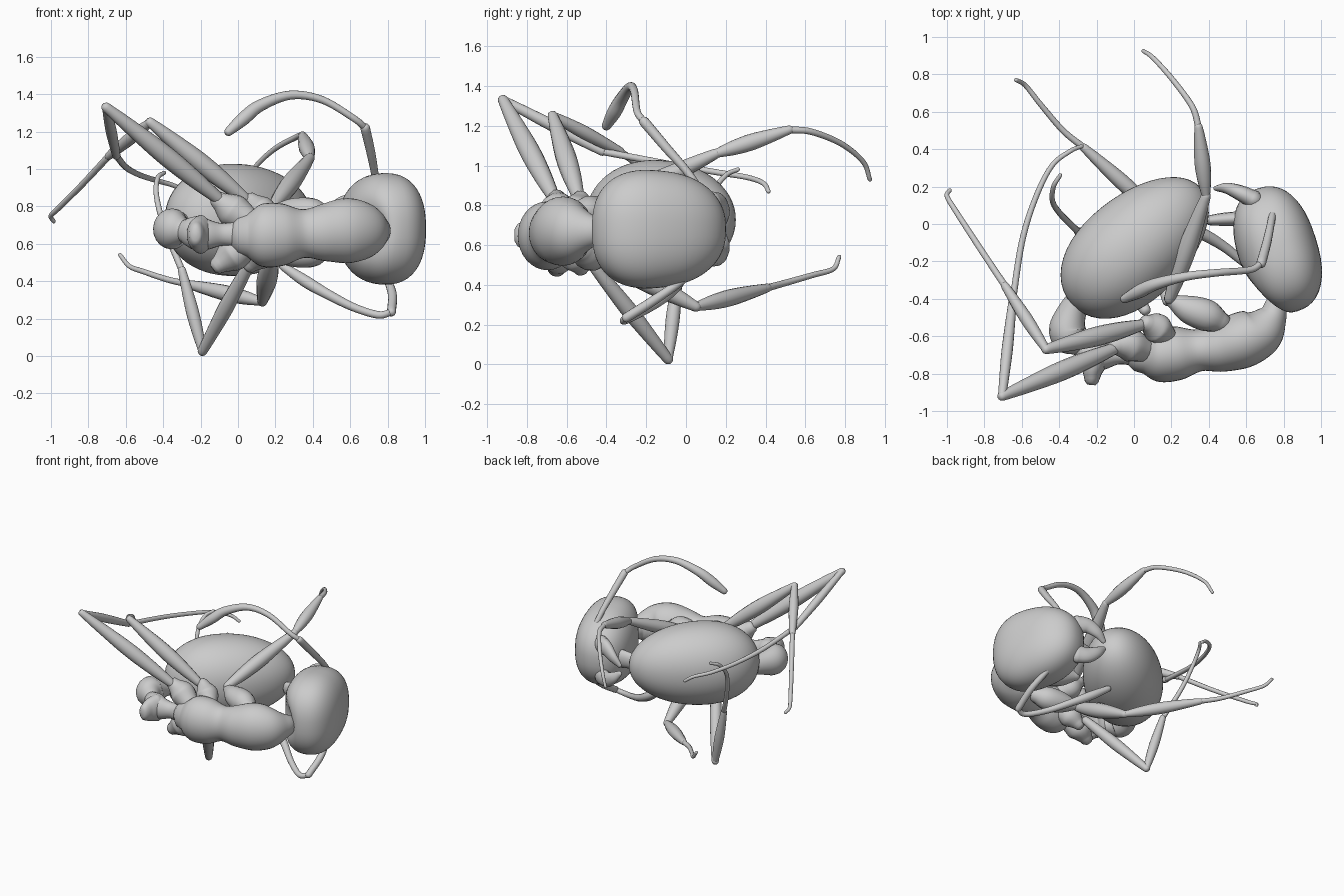
import bpy, bmesh, math
from mathutils import Vector, Matrix

if "Cube" in bpy.data.objects:
    bpy.data.objects.remove(bpy.data.objects["Cube"])


def finish(name, bm):
    bmesh.ops.recalc_face_normals(bm, faces=bm.faces)
    me = bpy.data.meshes.new(name)
    bm.to_mesh(me)
    bm.free()
    for p in me.polygons:
        p.use_smooth = True
    ob = bpy.data.objects.new(name, me)
    bpy.context.collection.objects.link(ob)
    return ob


def smooth_chain(pts, steps):
    """Catmull-Rom through (x, y, z, r) points."""
    P = [Vector(p) for p in pts]
    P = [P[0] * 2 - P[1]] + P + [P[-1] * 2 - P[-2]]
    out = []
    for i in range(1, len(P) - 2):
        a, b, c, d = P[i - 1:i + 3]
        for k in range(steps):
            t = k / steps
            out.append(0.5 * (2 * b + (c - a) * t + (2 * a - 5 * b + 4 * c - d) * t * t
                              + (3 * b - a - 3 * c + d) * t ** 3))
    return out + [P[-2]]


def loft(bm, pts, squash=1.0, steps=6, sides=14):
    """Round-capped tube; squash scales the z-ward radius."""
    S = smooth_chain(pts, steps)
    mid = [(p.to_3d(), max(p[3], 0.004)) for p in S]
    (c0, r0), (c1, r1) = mid[0], mid[-1]
    d0, d1 = (c0 - mid[1][0]).normalized(), (c1 - mid[-2][0]).normalized()
    cap = ((.5, .85), (.85, .5))
    rows = ([(c0 + d0 * r0 * f, r0 * s) for f, s in reversed(cap)] + mid
            + [(c1 + d1 * r1 * f, r1 * s) for f, s in cap])
    up = Vector((1, 0, 0)) if abs(d1.z) > 0.95 else Vector((0, 0, 1))
    rings = []
    for i, (c, r) in enumerate(rows):
        t = (rows[min(i + 1, len(rows) - 1)][0] - rows[max(i - 1, 0)][0]).normalized()
        up = (up - t * up.dot(t)).normalized()
        side = t.cross(up)
        rings.append([bm.verts.new(c + r * (side * math.cos(a) + up * math.sin(a) * squash))
                      for a in (2 * math.pi * k / sides for k in range(sides))])
    for a, b in zip(rings, rings[1:]):
        for k in range(sides):
            j = (k + 1) % sides
            bm.faces.new((a[k], a[j], b[j], b[k]))
    bm.faces.new(rings[0])
    bm.faces.new(rings[-1])


def tube(name, *chains, squash=1.0, sides=14):
    bm = bmesh.new()
    for c in chains:
        loft(bm, c, squash, sides=sides)
    return finish(name, bm)


def spindle(a, b, r0, rm, r1):
    a, b = Vector(a), Vector(b)
    return [(*a.lerp(b, t), r) for t, r in ((0, r0), (.25, rm * .9), (.5, rm), (.8, (rm + r1) / 2), (1, r1))]


def leg(name, hip, knee, ankle, foot, femur=.05, tibia=.034):
    n = len(foot)
    tarsus = [(*p, .018 - .007 * i / n) for i, p in enumerate([ankle] + foot)]
    tube(name, spindle(hip, knee, .03, femur, .026),
         spindle(knee, ankle, .022, tibia, .022), tarsus)


def blob(name, loc, axis, size, shape):
    """Shaped ellipsoid: local x along axis (in the xy plane), local z up."""
    bm = bmesh.new()
    bmesh.ops.create_uvsphere(bm, u_segments=48, v_segments=32, radius=1)
    rot = Matrix.Rotation(math.atan2(axis[1], axis[0]), 3, 'Z')
    for v in bm.verts:
        p = shape(v.co.copy())
        v.co = rot @ Vector((p.x * size[0], p.y * size[1], p.z * size[2])) + Vector(loc)
    return finish(name, bm)


def boxy(p, e):
    return Vector([math.copysign(abs(c) ** e, c) for c in p])


# head: boxy ellipsoid, hollowed behind where the neck joins
def head_shape(p):
    q = boxy(p, .85)
    q.z *= 1 - .1 * q.x
    if q.y > 0:
        q.y -= .45 * math.exp(-(q.z / .42) ** 2 - ((q.x + .75) / .35) ** 2) * q.y
    return q


blob("head", (.768, -.138, .68), (-.3, .95), (.345, .213, .295), head_shape)


# gaster: blunt egg
def gaster_shape(p):
    q = boxy(p, .96)
    k = 1 - .1 * q.x
    return Vector((q.x, q.y * k, q.z * k))


blob("gaster", (.012, -.118, .728), (.74, .67), (.465, .278, .298), gaster_shape)

# mesosoma, from neck to propodeum
tube("thorax", [(.755, -.43, .67, .055), (.74, -.49, .67, .08), (.68, -.57, .67, .13),
                (.58, -.62, .67, .15), (.46, -.66, .66, .132), (.35, -.675, .655, .112),
                (.24, -.69, .65, .143), (.13, -.70, .645, .145), (.05, -.70, .645, .10)],
     squash=1.16, sides=32)

# petiole with its node, and postpetiole
tube("petiole", [(.03, -.70, .65, .065), (-.08, -.70, .65, .05), (-.17, -.71, .65, .07),
                 (-.23, -.70, .66, .075), (-.29, -.66, .67, .05)], squash=1.2, sides=20)
tube("petiole_node", [(-.2, -.72, .65, .065), (-.22, -.78, .65, .055), (-.225, -.825, .65, .042)],
     squash=1.6, sides=20)
tube("postpetiole", [(-.29, -.655, .67, .055), (-.34, -.61, .68, .094), (-.355, -.55, .68, .097),
                     (-.32, -.45, .69, .075), (-.25, -.38, .7, .08)], squash=1.1, sides=20)

# coxae, mirrored about the body plane
for side, s in (("upper", 1), ("lower", -1)):
    z = .66
    tube("front_coxa_" + side, [(.46, -.525, z + s * .08, .06), (.39, -.49, z + s * .10, .085),
                                (.29, -.455, z + s * .11, .075), (.2, -.41, z + s * .12, .035)])
    tube("middle_coxa_" + side, [(.17, -.6, z + s * .08, .06), (.12, -.555, z + s * .12, .08),
                                 (.07, -.53, z + s * .17, .045)])
    tube("hind_coxa_" + side, [(.05, -.67, z + s * .07, .07), (-.03, -.645, z + s * .12, .09),
                               (-.1, -.65, z + s * .17, .05)])
    # mandibles and antenna sockets
    tube("mandible_" + side, [(.64, .13, .68 + s * .12, .05), (.57, .165, .68 + s * .12, .042),
                              (.5, .19, .68 + s * .08, .03), (.44, .19, .68 + s * .03, .014)], squash=1.4)
    tube("antenna_socket_" + side, [(.80, .06, .685 + s * .09, .03), (.755, .13, .685 + s * .09, .032)])
tube("mouthpart", [(.58, .03, .68, .04), (.48, .025, .68, .035), (.41, .02, .68, .028)], squash=1.8)

# legs
leg("hind_leg_upper", (-.09, -.66, .83), (-.705, -.92, 1.33), (-.65, -.42, 1.07),
    [(-.60, -.1, 1.01), (-.53, .13, .97), (-.44, .31, .94), (-.34, .39, .91), (-.28, .415, .87)],
    femur=.052, tibia=.03)
leg("middle_leg_upper", (.04, -.54, .84), (-.47, -.67, 1.25), (-.69, -.33, 1.07),
    [(-.83, -.12, .92), (-.96, .08, .79), (-1.0, .15, .75), (-.985, .18, .72)], femur=.052)
leg("front_leg_upper", (.19, -.40, .80), (.385, .15, 1.06), (.345, .52, 1.18),
    [(.31, .63, 1.17), (.2, .78, 1.11), (.1, .89, 1.02), (.05, .925, .93)], tibia=.042)
leg("front_leg_lower", (.18, -.41, .53), (.13, .05, .29), (-.27, .41, .385),
    [(-.38, .5, .41), (-.5, .64, .45), (-.58, .74, .48), (-.63, .77, .54)], femur=.055, tibia=.042)
leg("middle_leg_lower", (.06, -.46, .49), (-.19, -.09, .026), (-.30, -.04, .46),
    [(-.39, .05, .68), (-.435, .12, .85), (-.43, .2, .95), (-.395, .26, .98)], femur=.042, tibia=.035)

# elbowed antennae: scape then clubbed funiculus
tube("antenna_upper",
     [(.755, .13, .775, .02), (.735, .02, .95, .02), (.71, -.1, 1.09, .024), (.68, -.21, 1.22, .026)],
     [(.68, -.21, 1.22, .018), (.62, -.245, 1.27, .018), (.45, -.26, 1.37, .02), (.28, -.28, 1.395, .024),
      (.12, -.32, 1.34, .032), (.03, -.36, 1.27, .036), (-.05, -.4, 1.2, .024)])
tube("antenna_lower",
     [(.755, .13, .595, .02), (.79, 0, .44, .02), (.825, -.15, .33, .024), (.82, -.30, .235, .024)],
     [(.82, -.30, .235, .018), (.75, -.31, .22, .02), (.62, -.23, .26, .022), (.48, -.12, .33, .027),
      (.36, -.05, .4, .032), (.24, 0, .48, .022)])
